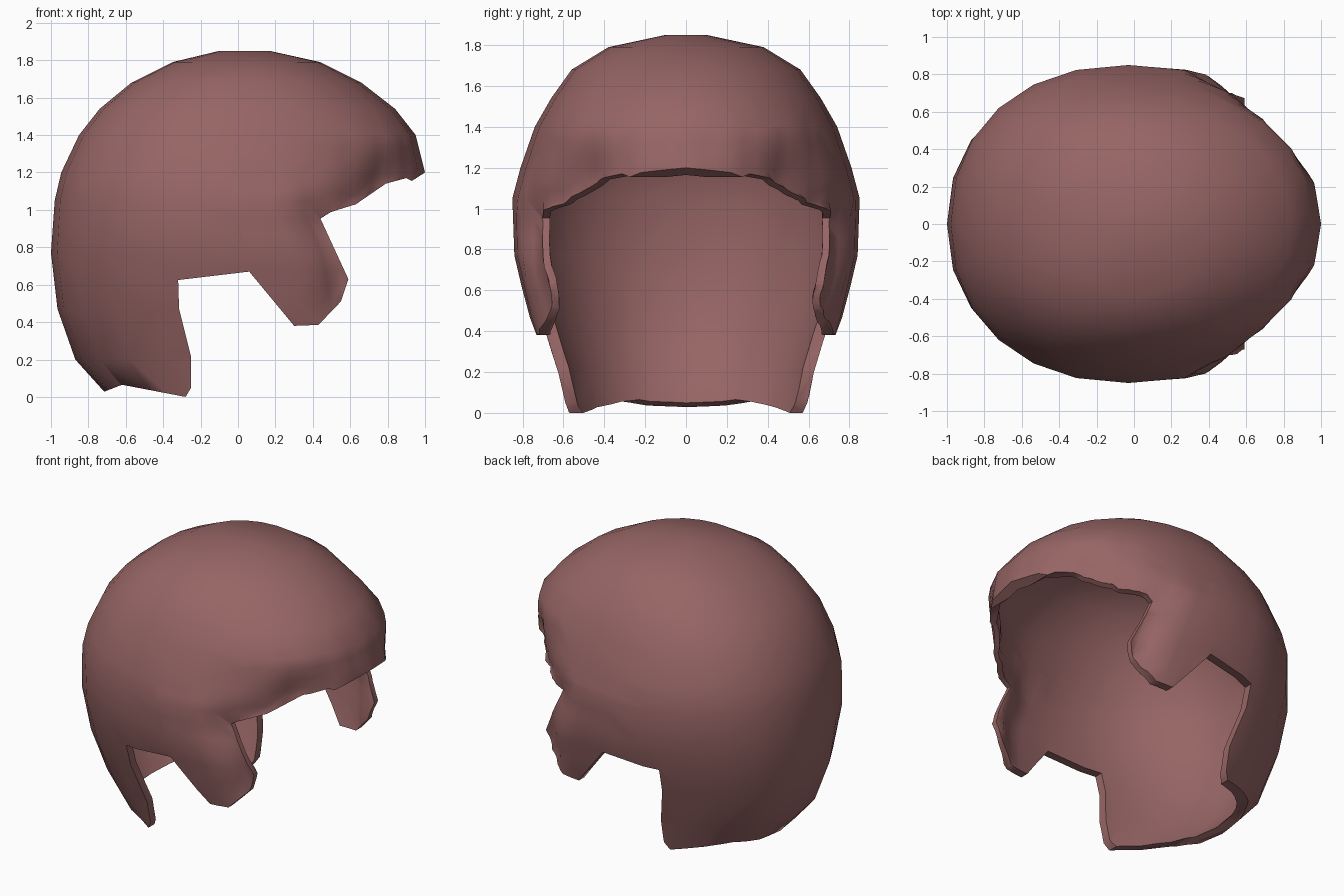
import bpy, bmesh, math
from mathutils import Vector
from mathutils.geometry import intersect_point_line

cube = bpy.data.objects.get("Cube")
if cube:
    bpy.data.objects.remove(cube, do_unlink=True)

mat = bpy.data.materials.new("dusty_brown_hair")
mat.use_nodes = True
COLOUR = (0.31, 0.13, 0.13, 1)
mat.diffuse_color = COLOUR
mat.node_tree.nodes["Principled BSDF"].inputs["Base Color"].default_value = COLOUR
mat.node_tree.nodes["Principled BSDF"].inputs["Roughness"].default_value = 0.8


def make_object(name, bm):
    bmesh.ops.recalc_face_normals(bm, faces=bm.faces)
    mesh = bpy.data.meshes.new(name)
    bm.to_mesh(mesh)
    bm.free()
    mesh.materials.append(mat)
    obj = bpy.data.objects.new(name, mesh)
    bpy.context.collection.objects.link(obj)
    return obj


def spow(v, e):
    return math.copysign(abs(v) ** e, v)


# Side outline of the hairline: nape, ear opening, sideburn, fringe
OUTLINE = [
    (-1.2, 0.03), (-0.71, 0.03), (-0.62, 0.065), (-0.28, 0.0), (-0.25, 0.05),
    (-0.25, 0.21), (-0.315, 0.47), (-0.32, 0.625), (0.06, 0.67), (0.3, 0.38),
    (0.43, 0.385), (0.55, 0.51), (0.59, 0.63), (0.44, 0.955), (0.5, 0.99),
    (0.63, 1.03), (0.79, 1.14), (0.9, 1.17), (0.93, 1.155), (1.0, 1.2),
    (1.2, 1.25), (1.2, 2.0), (-1.2, 2.0),
]
# Stretch of the outline where the hair curls in towards the face
CURLED = [Vector(p) for p in OUTLINE[11:17]]
CURL_WIDTH = 0.2
CURL_DEPTH = 0.085


def curl_amount(co):
    """1 on the curled hairline, easing to 0 at the curl's width."""
    p = Vector((co.x, co.z))
    best = CURL_WIDTH
    for a, b in zip(CURLED, CURLED[1:]):
        t = min(max(intersect_point_line(p, a, b)[1], 0), 1)
        best = min(best, (p - a.lerp(b, t)).length)
    return (1 - best / CURL_WIDTH) ** 1.5


# Hair dome: stacked rings (height, back x, front x, half width, widest x, front squareness)
RINGS = [
    (-0.1, -0.6, 0.95, 0.64, 0.2, 2.6),
    (0.2, -0.87, 1.0, 0.68, 0.2, 2.6),
    (0.47, -0.965, 1.0, 0.77, 0.15, 2.6),
    (0.77, -1.0, 1.0, 0.84, 0.05, 2.6),
    (1.05, -0.98, 1.0, 0.85, -0.03, 2.2),
    (1.2, -0.945, 1.0, 0.81, -0.05, 2.05),
    (1.4, -0.85, 0.95, 0.74, -0.05, 2.25),
    (1.54, -0.74, 0.84, 0.66, -0.03, 2.1),
    (1.68, -0.57, 0.66, 0.56, 0, 2),
    (1.79, -0.35, 0.44, 0.38, 0.03, 2),
    (1.85, -0.1, 0.17, 0.1, 0.03, 2),
]
SEGMENTS = 24

bm = bmesh.new()
loops = []
for z, back, front, width, mid, square in RINGS:
    loop = []
    for i in range(SEGMENTS):
        a = math.tau * i / SEGMENTS
        c, s = math.cos(a), math.sin(a)
        n = square if c > 0 else 2.2
        reach = front - mid if c > 0 else mid - back
        loop.append(bm.verts.new((mid + reach * spow(c, 2 / n), width * spow(s, 2 / n), z)))
    loops.append(loop)
for low, high in zip(loops, loops[1:]):
    for i in range(SEGMENTS):
        j = (i + 1) % SEGMENTS
        bm.faces.new((low[i], low[j], high[j], high[i]))
bm.faces.new(loops[-1])

# Refine around the sideburns and fringe, then curl that edge inward and thin it
near = {f for f in bm.faces
        if any(curl_amount(p) > 0 for p in [f.calc_center_median()] + [v.co for v in f.verts])}
bmesh.ops.subdivide_edges(bm, edges=list({e for f in near for e in f.edges}),
                          cuts=2, use_grid_fill=True)
bmesh.ops.recalc_face_normals(bm, faces=bm.faces)
bm.normal_update()
weights = bm.verts.layers.deform.verify()
moves = [(v, curl_amount(v.co), v.normal.copy()) for v in bm.verts]
for v, amount, normal in moves:
    v.co -= normal * CURL_DEPTH * amount
    v[weights][0] = 1 - 0.4 * amount
hair = make_object("hair", bm)
hair.vertex_groups.new(name="wall")

# Side-on prism that trims the dome
bm = bmesh.new()
face = bm.faces.new([bm.verts.new((x, -1.2, z)) for x, z in OUTLINE])
side = bmesh.ops.extrude_face_region(bm, geom=[face])["geom"]
bmesh.ops.translate(bm, vec=(0, 2.4, 0),
                    verts=[v for v in side if isinstance(v, bmesh.types.BMVert)])
cutter = make_object("hairline_cutter", bm)
cutter.hide_render = True

# Thicken the dome, then trim it to the hairline
shell = hair.modifiers.new("thickness", "SOLIDIFY")
shell.thickness = 0.055
shell.offset = -1
shell.vertex_group = "wall"
trim = hair.modifiers.new("hairline", "BOOLEAN")
trim.operation = "INTERSECT"
trim.solver = "EXACT"
trim.object = cutter

bpy.ops.object.select_all(action="DESELECT")
bpy.context.view_layer.objects.active = hair
hair.select_set(True)
for name in ("thickness", "hairline"):
    bpy.ops.object.modifier_apply(modifier=name)
bpy.data.objects.remove(cutter, do_unlink=True)

# Tidy the trimmed mesh and shade it
bm = bmesh.new()
bm.from_mesh(hair.data)
bmesh.ops.remove_doubles(bm, verts=bm.verts, dist=0.006)
bm.to_mesh(hair.data)
bm.free()
bpy.ops.object.shade_smooth_by_angle(angle=math.radians(55))
